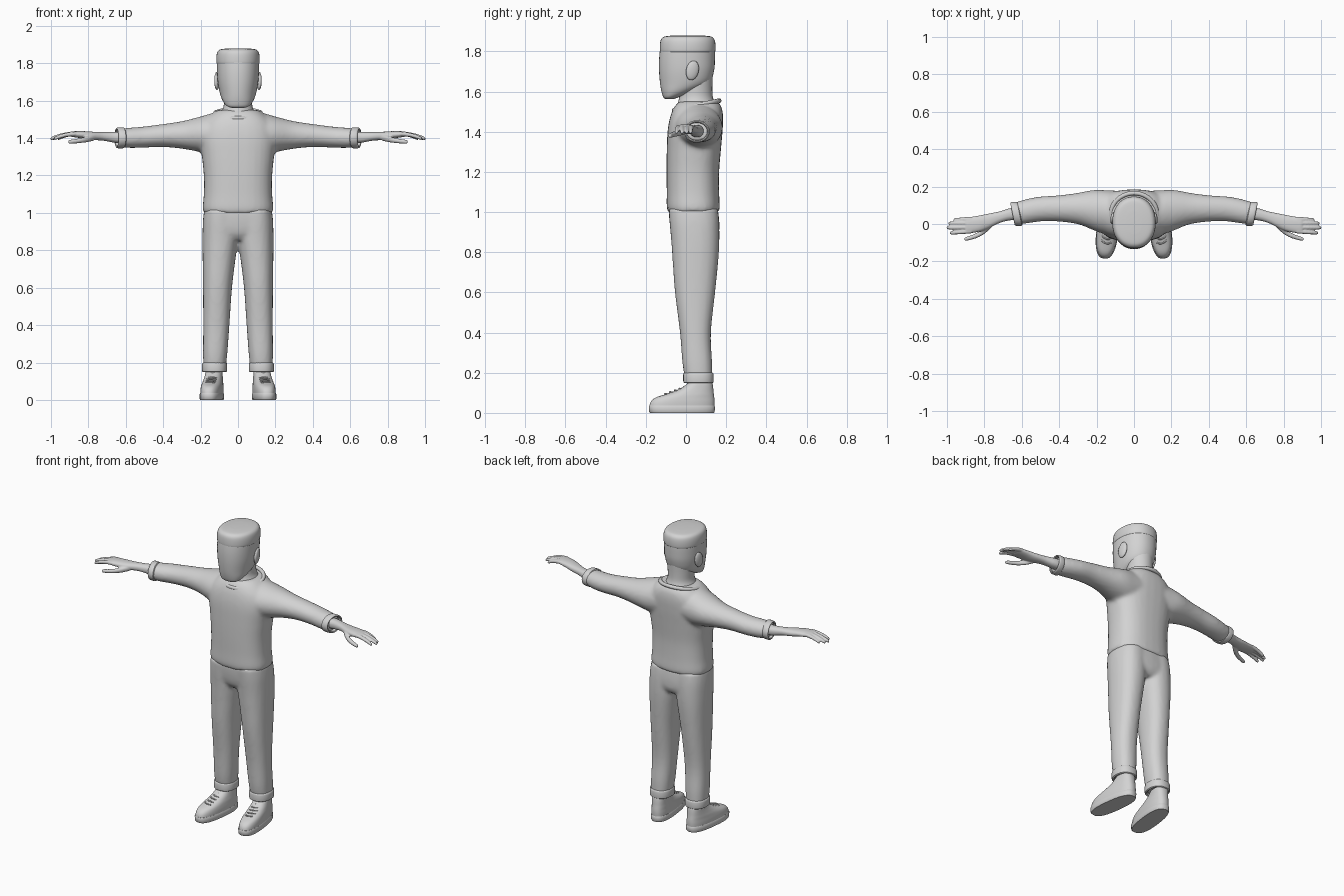
import bpy, bmesh, math
from mathutils import Vector, Matrix

if "Cube" in bpy.data.objects:
    bpy.data.objects.remove(bpy.data.objects["Cube"])

grey = bpy.data.materials.new("plain grey")
grey.diffuse_color = (0.65, 0.65, 0.65, 1)
grey.use_nodes = True
grey.node_tree.nodes["Principled BSDF"].inputs["Base Color"].default_value = grey.diffuse_color


def spline(rings, sub):
    """Catmull-Rom interpolation between section rings."""
    out = []
    for i in range(len(rings) - 1):
        p = [rings[max(0, min(len(rings) - 1, i + k))] for k in (-1, 0, 1, 2)]
        for s in range(sub):
            t = s / sub
            out.append([b + t * (c - a) / 2 + t * t * (2 * a - 5 * b + 4 * c - d) / 2
                        + t ** 3 * (3 * b - a - 3 * c + d) / 2 for a, b, c, d in zip(*p)])
    return out + [list(rings[-1])]


def loft(bm, axis, rings, sub=4, n=32, power=2.0, tilt=0.0, closed=False):
    """Skin rings of (t, a0, a1, b0, b1); axis Z uses a=x b=y, axis X uses a=y b=z."""
    loops = []
    for t, a0, a1, b0, b1 in spline(rings, sub):
        loop = []
        for k in range(n):
            c, s = math.cos(2 * math.pi * k / n), math.sin(2 * math.pi * k / n)
            da = (a1 - a0) / 2 * math.copysign(abs(c) ** (2 / power), c)
            db = (b1 - b0) / 2 * math.copysign(abs(s) ** (2 / power), s)
            a, b = (a0 + a1) / 2 + da, (b0 + b1) / 2 + db
            loop.append(bm.verts.new((a, b, t) if axis == "Z" else (t + tilt * da, a, b)))
        loops.append(loop)
    for p, q in zip(loops, loops[1:] + loops[:1] if closed else loops[1:]):
        for k in range(n):
            bm.faces.new((p[k], p[(k + 1) % n], q[(k + 1) % n], q[k]))
    if not closed:
        bm.faces.new(loops[0])
        bm.faces.new(loops[-1])


def band(bm, axis, t0, t1, a0, a1, b0, b1, power=2.0, tilt=0.0):
    """Hollow cuff with rounded lips."""
    rings = [(t, a0 + g, a1 - g, b0 + g, b1 - g) for t, g in (
        (t0, .007), (t0 + .004, .001), (t0 + .012, 0), (t1 - .01, 0), (t1 - .003, .002),
        (t1, .006), (t1 - .003, .011), (t0 + .004, .014))]
    loft(bm, axis, rings, 1, 32, power, tilt, True)


def build(name, bm, mirror=False, voxel=0, smooth=4, angle=45):
    if mirror:
        dup = bmesh.ops.duplicate(bm, geom=bm.verts[:] + bm.edges[:] + bm.faces[:])["geom"]
        for v in dup:
            if isinstance(v, bmesh.types.BMVert):
                v.co.x = -v.co.x
    bmesh.ops.recalc_face_normals(bm, faces=bm.faces[:])
    me = bpy.data.meshes.new(name)
    bm.to_mesh(me)
    bm.free()
    me.materials.append(grey)
    ob = bpy.data.objects.new(name, me)
    bpy.context.collection.objects.link(ob)
    if voxel:
        m = ob.modifiers.new("fuse", "REMESH")
        m.mode, m.voxel_size, m.use_smooth_shade = "VOXEL", voxel, True
        m = ob.modifiers.new("soften", "SMOOTH")
        m.factor, m.iterations = .5, smooth
    else:
        bpy.ops.object.select_all(action="DESELECT")
        ob.select_set(True)
        bpy.context.view_layer.objects.active = ob
        bpy.ops.object.shade_smooth_by_angle(angle=math.radians(angle))
    return ob


def tube(name, paths, radius, cyclic=False):
    cu = bpy.data.curves.new(name, "CURVE")
    cu.dimensions, cu.bevel_depth, cu.bevel_resolution = "3D", radius, 2
    for pts in paths:
        sp = cu.splines.new("POLY")
        sp.points.add(len(pts) - 1)
        for p, co in zip(sp.points, pts):
            p.co = (*co, 1)
        sp.use_cyclic_u, sp.use_smooth = cyclic, True
    cu.use_fill_caps = True
    cu.materials.append(grey)
    ob = bpy.data.objects.new(name, cu)
    bpy.context.collection.objects.link(ob)


# sweater: torso fused with both sleeves
bm = bmesh.new()
loft(bm, "X", [(.0, -.05, .175, 1.34, 1.53), (.12, -.06, .18, 1.31, 1.535),
               (.2, -.045, .182, 1.325, 1.515), (.3, -.004, .165, 1.343, 1.49),
               (.4, .012, .153, 1.352, 1.475), (.5, .014, .146, 1.349, 1.462),
               (.58, .003, .13, 1.347, 1.455), (.635, -.004, .113, 1.353, 1.449)], tilt=.12)
sleeves = bmesh.ops.duplicate(bm, geom=bm.verts[:] + bm.edges[:] + bm.faces[:])["geom"]
for v in sleeves:
    if isinstance(v, bmesh.types.BMVert):
        v.co.x = -v.co.x
loft(bm, "Z", [(z, -x, x, y0, y1) for z, x, y0, y1 in (
    (1.0, .183, -.09, .163), (1.025, .189, -.096, .168), (1.1, .183, -.096, .165),
    (1.2, .183, -.097, .165), (1.3, .193, -.096, .173), (1.4, .205, -.092, .182),
    (1.47, .19, -.08, .185), (1.52, .15, -.06, .178), (1.55, .11, -.035, .16))], power=2.5)
build("sweater", bm, voxel=.011, smooth=5)

bm = bmesh.new()
band(bm, "X", .608, .65, -.01, .118, 1.345, 1.457, tilt=.2)
build("sleeve_cuffs", bm, mirror=True)

# ribbed neckline
tube("collar", [[(.122 * math.cos(a), .053 + .112 * math.sin(a), 1.53 + .024 * math.sin(a))
                 for a in [2 * math.pi * k / 48 for k in range(48)]]], .012, True)

# trousers: two legs fused at the hips
bm = bmesh.new()
loft(bm, "Z", [(.165, .066, .184, -.004, .13), (.25, .057, .187, -.018, .13),
               (.4, .046, .186, -.03, .124), (.6, .032, .187, -.055, .145),
               (.75, .014, .189, -.066, .16), (.85, .0, .19, -.073, .166),
               (.95, -.005, .188, -.082, .165), (1.02, -.01, .18, -.086, .158)], power=2.3)
legs = bmesh.ops.duplicate(bm, geom=bm.verts[:] + bm.edges[:] + bm.faces[:])["geom"]
for v in legs:
    if isinstance(v, bmesh.types.BMVert):
        v.co.x = -v.co.x
loft(bm, "Z", [(.855, -.12, .12, -.045, .14), (.89, -.18, .18, -.07, .163),
               (.95, -.188, .188, -.082, .166), (1.02, -.18, .18, -.086, .158)], power=2.5)
build("trousers", bm, voxel=.011, smooth=4)

bm = bmesh.new()
band(bm, "Z", .148, .2, .058, .192, -.014, .138, power=2.3)
build("trouser_hems", bm, mirror=True)

# head, neck and hair
bm = bmesh.new()
loft(bm, "Z", [(z, -x, x, y0, y1) for z, x, y0, y1 in (
    (1.562, .035, -.102, -.065), (1.572, .06, -.113, -.035), (1.6, .082, -.122, .04),
    (1.64, .097, -.129, .115), (1.7, .108, -.134, .139), (1.76, .112, -.134, .144),
    (1.82, .112, -.128, .143), (1.86, .105, -.12, .135))], power=2.15, n=40)
build("head", bm, angle=60)

bm = bmesh.new()
loft(bm, "Z", [(1.49, -.115, .115, -.055, .165), (1.53, -.095, .095, -.045, .15),
               (1.57, -.077, .077, -.034, .134), (1.62, -.076, .076, -.03, .131),
               (1.7, -.08, .08, -.03, .134)])
build("neck", bm)

bm = bmesh.new()
loft(bm, "Z", [(z, -x, x, y0, y1) for z, x, y0, y1 in (
    (1.795, .108, -.124, .14), (1.801, .115, -.13, .146), (1.83, .116, -.13, .147),
    (1.855, .112, -.126, .143), (1.869, .103, -.116, .133), (1.876, .085, -.097, .115),
    (1.88, .04, -.05, .065))], power=2.15, n=40)
build("flat_top_hair", bm, angle=60)

bm = bmesh.new()
turn = Matrix.Rotation(math.radians(-12), 4, "X") @ Matrix.Rotation(math.radians(10), 4, "Z")
place = Matrix.Translation((.113, .032, 1.705)) @ turn
bmesh.ops.create_uvsphere(bm, u_segments=20, v_segments=12, radius=1,
                          matrix=place @ Matrix.Diagonal((.013, .032, .049, 1)))
build("ears", bm, mirror=True)

# hands: palm, four fingers and thumb fused
bm = bmesh.new()
loft(bm, "X", [(.6, .02, .09, 1.37, 1.435), (.66, .02, .085, 1.375, 1.433),
               (.72, .005, .067, 1.386, 1.432), (.78, -.025, .055, 1.39, 1.434),
               (.83, -.042, .045, 1.398, 1.437), (.885, -.05, .036, 1.406, 1.436),
               (.9, -.045, .03, 1.41, 1.433)], n=24, power=2.3)
fingers = [((.87, .027), (.965, .022)), ((.88, .005), (.993, .004)),
           ((.88, -.018), (1.003, -.02)), ((.87, -.039), (.985, -.048))]
for (x0, y0), (x1, y1) in fingers:
    rings = []
    for t, r in ((0, .0115), (.35, .0115), (.7, .0105), (.93, .009), (1, .004)):
        x, y, z = x0 + t * (x1 - x0), y0 + t * (y1 - y0), 1.422 - .027 * t * t
        rings.append((x, y - r, y + r, z - r, z + r))
    loft(bm, "X", rings, 3, 12)
loft(bm, "X", [(x, y - r, y + r, z - r, z + r) for x, y, z, r in (
    (.755, .005, 1.406, .014), (.79, -.028, 1.398, .017), (.83, -.056, 1.389, .0145),
    (.87, -.072, 1.383, .012), (.9, -.08, 1.38, .01), (.908, -.081, 1.379, .004))], 3, 12)
build("hands", bm, mirror=True, voxel=.0045, smooth=2)

# shoes: flat sole, upper, tongue and laces, toes turned outwards
place = Matrix.Translation((.137, 0, 0)) @ Matrix.Rotation(math.radians(7), 4, "Z")
bm = bmesh.new()
loft(bm, "Z", [(z, -x, x, y0, y1) for z, x, y0, y1 in (
    (0, .057, -.18, .14), (.006, .06, -.185, .144), (.03, .06, -.187, .145),
    (.036, .057, -.184, .142))], 1, 36, 2.6)
bm.transform(place)
build("shoe_soles", bm, mirror=True)

bm = bmesh.new()
loft(bm, "Z", [(z, -x, x, y0, y1) for z, x, y0, y1 in (
    (.03, .057, -.184, .142), (.055, .057, -.177, .143), (.075, .055, -.155, .142),
    (.09, .053, -.112, .14), (.105, .05, -.068, .138), (.125, .047, -.022, .136),
    (.145, .045, .006, .133), (.155, .042, .015, .129))], 3, 36, 2.5)
loft(bm, "Z", [(.11, -.032, .032, .0, .1), (.14, -.034, .034, .004, .115),
               (.2, -.036, .036, .02, .11)], 2, 24)
bm.transform(place)
build("shoe_uppers", bm, mirror=True, angle=60)

laces = []
for k in range(5):
    y, z = -.105 + .024 * k, .096 + .0085 * k
    for side in (-1, 1):
        row = []
        for u in (-1, -.5, 0, .5, 1):
            p = place @ Vector((.026 * u, y + .004 * u + .012 * u * u, z - .004 * u * u))
            row.append((side * p.x, p.y, p.z))
        laces.append(row)
tube("shoe_laces", laces, .004)
